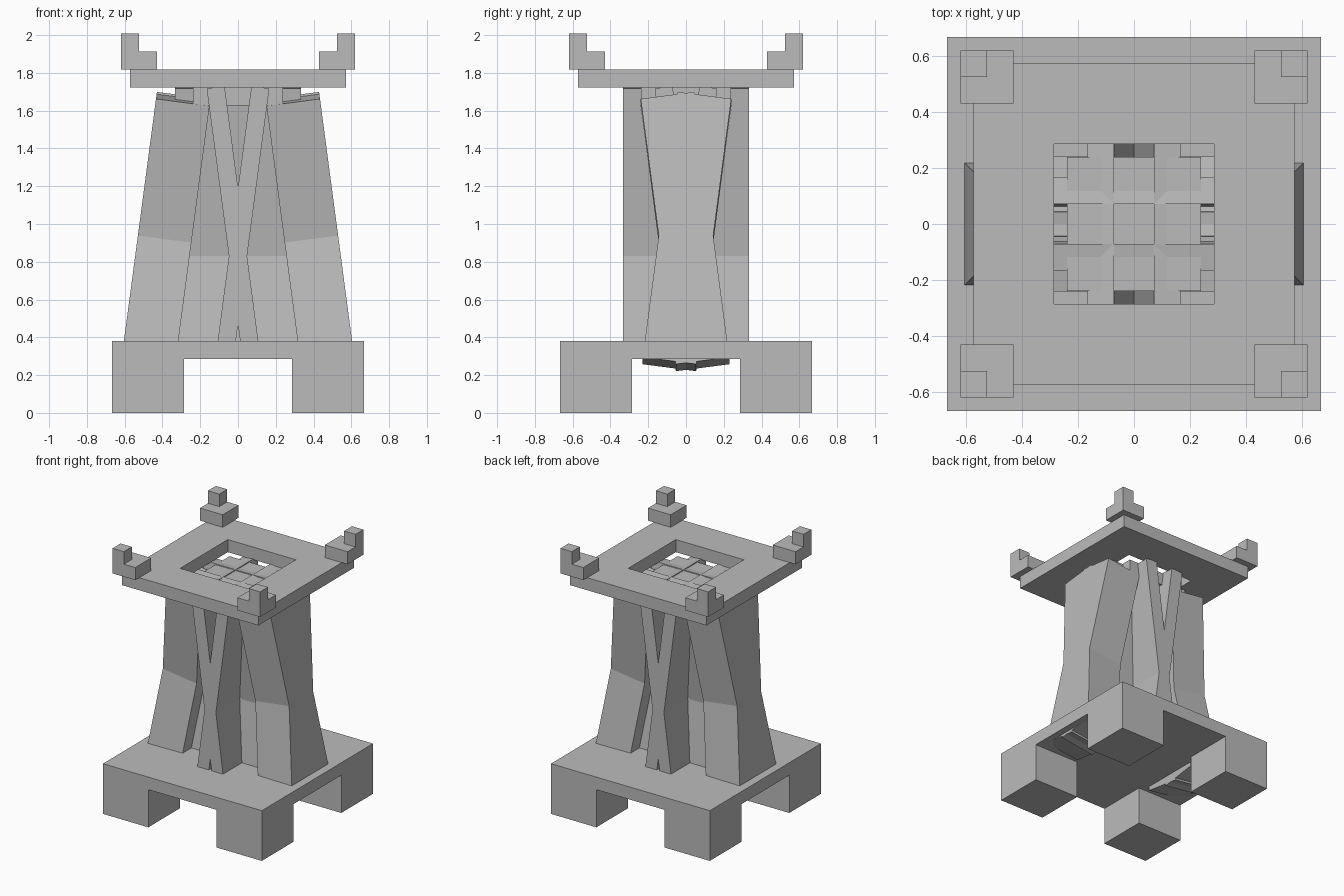
import bpy
from mathutils import Matrix, Vector

if "Cube" in bpy.data.objects:
    bpy.data.objects.remove(bpy.data.objects["Cube"], do_unlink=True)

stone = bpy.data.materials.new("stone_grey")
stone.use_nodes = True
GREY = (0.5, 0.5, 0.5, 1.0)
stone.diffuse_color = GREY
stone.node_tree.nodes["Principled BSDF"].inputs["Base Color"].default_value = GREY

U = 2 / 21          # modular block unit
TILT = 0.1325       # lean of the braces
SIGNS = (-1, 1)


def block(name, size, centre, axes=None):
    """Box of the given size, optionally turned to the given x, y, z axes."""
    bpy.ops.mesh.primitive_cube_add(size=1)
    obj = bpy.context.object
    obj.name = name
    turn = Matrix.Identity(4)
    if axes:
        turn = Matrix(axes).transposed().to_4x4()
    obj.data.transform(Matrix.Translation(centre) @ turn @ Matrix.Diagonal((*size, 1)))
    obj.data.materials.append(stone)
    return obj


# Base slab and four feet
block("base_slab", (14 * U, 14 * U, U), (0, 0, 3.5 * U))
for sx in SIGNS:
    for sy in SIGNS:
        block("foot", (4 * U, 4 * U, 3 * U), (5 * U * sx, 5 * U * sy, 1.5 * U))

# Square top frame, open in the middle
TOP = 18.6 * U
for s in SIGNS:
    block("top_frame_long", (12 * U, 3 * U, U), (0, 4.5 * U * s, TOP))
    block("top_frame_short", (3 * U, 6 * U, U), (4.5 * U * s, 0, TOP))

# Stepped corner ornaments
for sx in SIGNS:
    for sy in SIGNS:
        block("corner_step", (2 * U, 2 * U, U), (5.5 * U * sx, 5.5 * U * sy, TOP + U))
        block("corner_post", (U, U, U), (6 * U * sx, 6 * U * sy, TOP + 2 * U))

# Cap sunk beneath the frame opening
CAP_TOP = TOP - U / 2
block("inner_cap", (5 * U, 5 * U, U), (0, 0, CAP_TOP - U / 2))

# Crossed thin slabs, one pair along each direction
for s in SIGNS:
    up = Vector((TILT * s, 0, 1)).normalized()
    side = Vector((1, 0, -TILT * s)).normalized()
    top = Vector((TILT * s * (CAP_TOP - 0.83), 0, CAP_TOP))
    mid = top - up * 7.5 * U
    size = (U, 7 * U, 15 * U)
    block("cross_slab_front", size, mid, (side, Vector((0, 1, 0)), up))
    quarter = Matrix.Rotation(1.5707963, 3, 'Z')
    block("cross_slab_side", size, quarter @ mid,
          (quarter @ side, quarter @ Vector((0, 1, 0)), quarter @ up))

# Crossed thick braces leaning inwards on the left and right
for sx in SIGNS:
    for sy in SIGNS:
        up = Vector((-TILT * sx, TILT * sy, 1)).normalized()
        out = Vector((1, 0, TILT * sx)).normalized()
        z = 0.96
        mid = (sx * (0.46 - TILT * (z - 0.38)), sy * TILT * (z - 0.92), z)
        block("thick_brace", (3 * U, 3 * U, 15 * U), mid, (out, up.cross(out), up))
